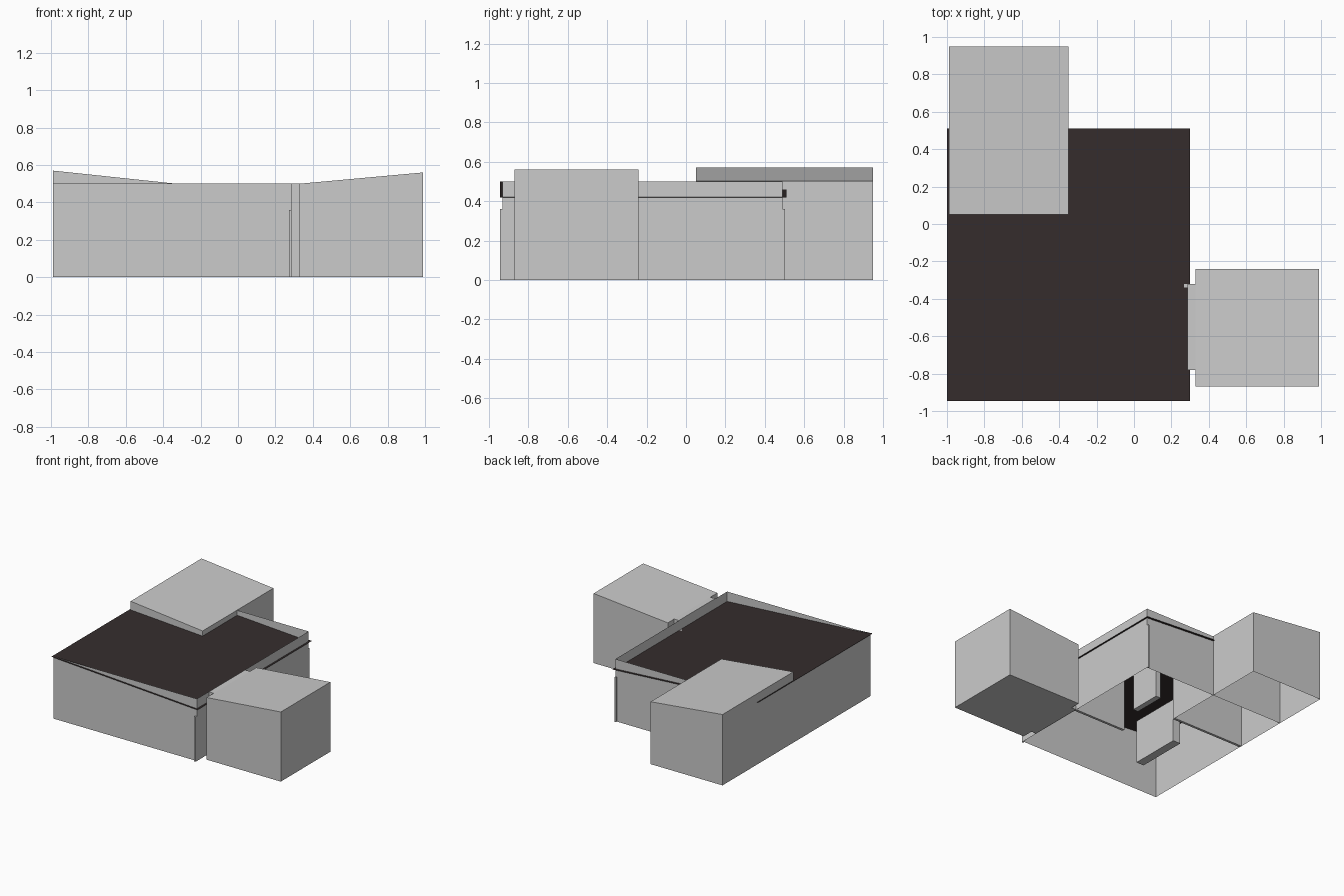
import bpy, bmesh

if "Cube" in bpy.data.objects:
    bpy.data.objects.remove(bpy.data.objects["Cube"])


def material(name, rgb):
    m = bpy.data.materials.new(name)
    m.diffuse_color = (*rgb, 1)
    m.use_nodes = True
    m.node_tree.nodes["Principled BSDF"].inputs["Base Color"].default_value = m.diffuse_color
    return m


WALL = material("pale_grey", (0.6, 0.6, 0.6))
ROOF = material("dark_brown", (0.036, 0.026, 0.026))


def block(name, x, y, z, mat=WALL, top=None, skip=()):
    """Box from ranges; top gives heights at low/high x, skip drops 'top'/'bottom'."""
    lo, hi = top or (z[1], z[1])
    bm = bmesh.new()
    base = [(x[0], y[0]), (x[1], y[0]), (x[1], y[1]), (x[0], y[1])]
    b = [bm.verts.new((px, py, z[0])) for px, py in base]
    t = [bm.verts.new((px, py, lo if px == x[0] else hi)) for px, py in base]
    for i in range(4):
        j = (i + 1) % 4
        bm.faces.new((b[i], b[j], t[j], t[i]))
    if "top" not in skip:
        bm.faces.new(t)
    if "bottom" not in skip:
        bm.faces.new(b[::-1])
    me = bpy.data.meshes.new(name)
    bm.to_mesh(me)
    bm.free()
    me.materials.append(mat)
    ob = bpy.data.objects.new(name, me)
    bpy.context.collection.objects.link(ob)
    return ob


# Main hall: open shell of thin walls
block("main_walls", (-0.99, 0.285), (-0.93, 0.49), (0, 0.5), skip=("top", "bottom"))

# Sloping dark roof sheet, poking slightly through the walls
bpy.ops.mesh.primitive_plane_add(size=1)
roof = bpy.context.object
roof.name = "main_roof"
for v in roof.data.vertices:
    left = v.co.x < 0
    v.co = (-1.0 if left else 0.3, -0.945 if v.co.y < 0 else 0.51,
            0.501 if left else 0.42)
roof.data.materials.append(ROOF)

# Rear wing, open underneath, roof rising to the left
block("rear_wing", (-0.99, -0.35), (0.05, 0.95), (0, 0.5),
      top=(0.57, 0.502), skip=("bottom",))

# Side wing, roof rising to the right, with its link to the hall
block("side_wing", (0.33, 0.99), (-0.87, -0.24), (0, 0.5), top=(0.5, 0.56))
block("side_link", (0.287, 0.33), (-0.78, -0.32), (0, 0.5))

# Corner posts at the ends of the right wall
block("front_corner_post", (0.272, 0.285), (-0.945, -0.93), (0, 0.36))
block("back_corner_post", (0.272, 0.285), (0.49, 0.503), (0, 0.36))

# Inner partitions
block("side_partition", (-0.175, 0.285), (-0.34, -0.32), (0, 0.42), top=(0.448, 0.421))
block("rear_partition", (-0.99, -0.35), (0.03, 0.05), (0, 0.45), top=(0.499, 0.46))

# Free-standing inner blocks
block("large_inner_block", (-0.62, -0.553), (-0.63, -0.21), (0, 0.35))
block("small_inner_block", (-0.08, -0.035), (-0.05, 0.21), (0, 0.35))
